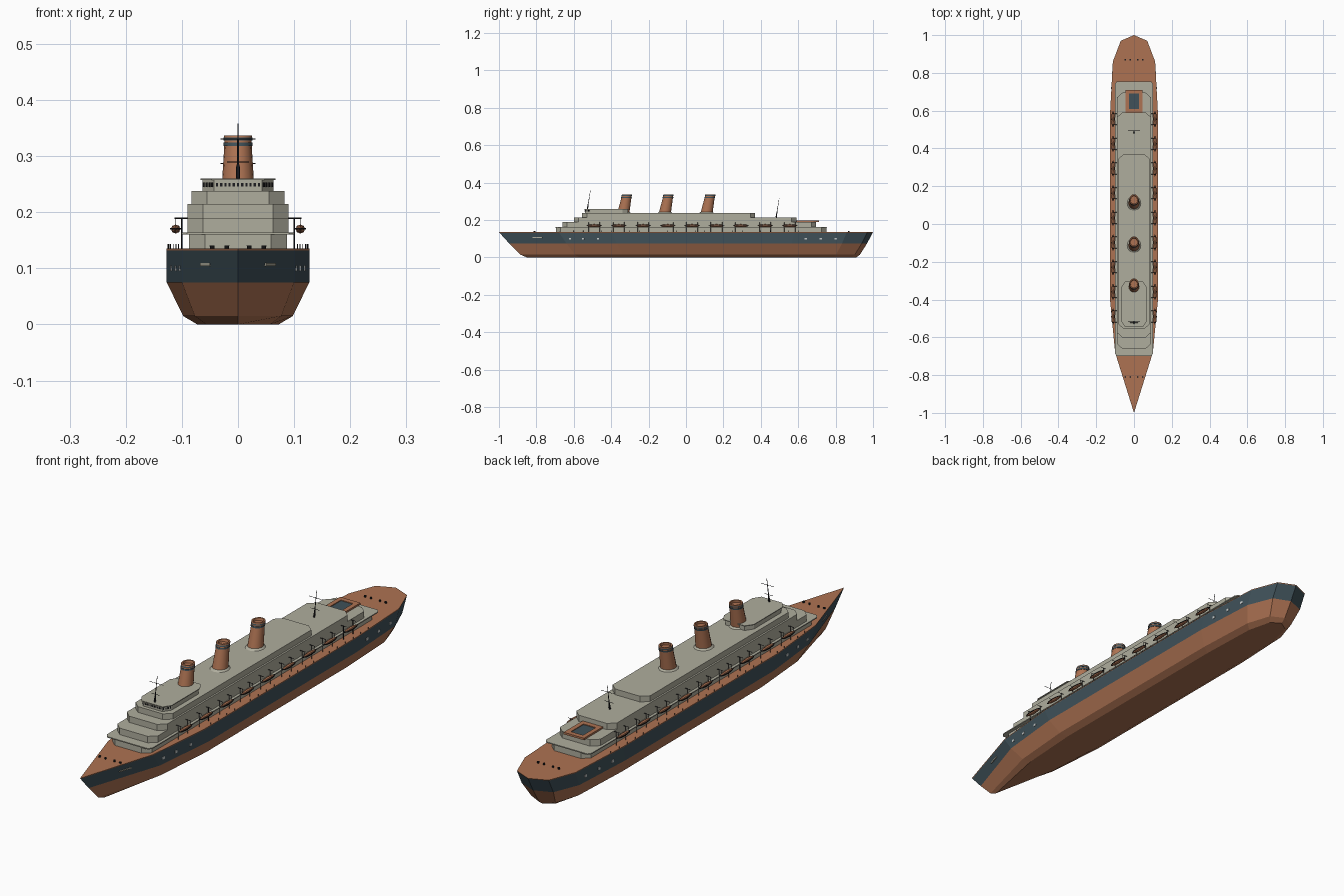
import bpy, bmesh, math
from mathutils import Vector

if "Cube" in bpy.data.objects:
    bpy.data.objects.remove(bpy.data.objects["Cube"])


def material(name, rgb):
    m = bpy.data.materials.new(name)
    m.use_nodes = True
    m.diffuse_color = (*rgb, 1)
    m.node_tree.nodes["Principled BSDF"].inputs["Base Color"].default_value = (*rgb, 1)
    return m


RUST = material("rust orange", (0.42, 0.17, 0.085))
NAVY = material("slate blue", (0.05, 0.082, 0.1))
CREAM = material("warm grey", (0.43, 0.42, 0.34))
BLACK = material("black iron", (0.012, 0.012, 0.014))
PALE = material("pale window", (0.55, 0.58, 0.58))


def finish(bm, name, *mats, smooth=False):
    bmesh.ops.recalc_face_normals(bm, faces=bm.faces)
    mesh = bpy.data.meshes.new(name)
    bm.to_mesh(mesh)
    bm.free()
    for m in mats:
        mesh.materials.append(m)
    ob = bpy.data.objects.new(name, mesh)
    bpy.context.collection.objects.link(ob)
    if smooth:
        bpy.ops.object.select_all(action="DESELECT")
        ob.select_set(True)
        bpy.context.view_layer.objects.active = ob
        bpy.ops.object.shade_smooth_by_angle()
    return ob


def loft(bm, rings, indices=None):
    """Skin a stack of equal rings and cap both ends."""
    rows = [[bm.verts.new(p) for p in ring] for ring in rings]
    n = len(rows[0])
    for k, (a, b) in enumerate(zip(rows, rows[1:])):
        for i in range(n):
            j = (i + 1) % n
            f = bm.faces.new((a[i], a[j], b[j], b[i]))
            f.material_index = indices[k] if indices else 0
    bm.faces.new(rows[0][::-1])
    bm.faces.new(rows[-1])


def rod(bm, p, q, r0, r1=None, n=6):
    """Tapered rod from p to q."""
    p, q = Vector(p), Vector(q)
    rot = (q - p).to_track_quat("Z", "Y")
    rings = []
    for c, r in ((p, r0), (q, r0 if r1 is None else r1)):
        rings.append([c + rot @ Vector((r * math.cos(a), r * math.sin(a), 0))
                      for a in (i * math.tau / n for i in range(n))])
    loft(bm, rings)


def box(bm, centre, size, angle=0):
    x, y, z = (s / 2 for s in size)
    ca, sa = math.cos(angle), math.sin(angle)
    rings = [[Vector(centre) + Vector((u * x * ca - v * y * sa, u * x * sa + v * y * ca, h))
              for u, v in ((-1, -1), (1, -1), (1, 1), (-1, 1))] for h in (-z, z)]
    loft(bm, rings)


# Hull: one plan outline, tucked in towards the keel
PLAN = [(-1, 0), (-0.68, 0.10), (-0.4, 0.127), (0.58, 0.127), (0.86, 0.112), (0.97, 0.07), (1, 0)]
LEVELS = [(0, -0.85, 0.91, 0.57), (0.015, -0.885, 0.93, 0.77), (0.075, -0.945, 0.968, 1),
          (0.132, -0.997, 0.998, 1), (0.135, -1, 1, 1)]


def plan_ring(z, bow, stern, wide):
    right = [(x * wide, bow + (y + 1) / 2 * (stern - bow), z) for y, x in PLAN]
    return right + [(-x, y, z) for x, y, z in right[-2:0:-1]]


bm = bmesh.new()
loft(bm, [plan_ring(*lv) for lv in LEVELS], [0, 0, 1, 0])
finish(bm, "hull", RUST, NAVY)


def hull_side(y, z):
    """Half width and edge angle of the upper hull at y, z."""
    k = (0.135 - z) / 0.06
    bow, stern = -1 + 0.055 * k, 1 - 0.032 * k
    t = (y - bow) / (stern - bow) * 2 - 1
    for (ya, xa), (yb, xb) in zip(PLAN, PLAN[1:]):
        if ya <= t <= yb:
            return xa + (t - ya) / (yb - ya) * (xb - xa), math.atan2(xa - xb, yb - ya)
    return 0, 0


# Thin plates on the hull sides
def hull_plates(name, mat, ys, z, length, height):
    bm = bmesh.new()
    for y in ys:
        x, a = hull_side(y, z)
        for s in (-1, 1):
            box(bm, (s * x, y, z), (0.004, length, height), s * a)
    finish(bm, name, mat)


hull_plates("hull_ports", PALE, (-0.62, -0.55, -0.47, 0.64, 0.72, 0.80), 0.1, 0.012, 0.01)
hull_plates("bow_plates", CREAM, (-0.795,), 0.107, 0.055, 0.005)


# Superstructure: stacked blocks with clipped corners
def tier(name, w, y0, y1, z0, z1, cx=0.028, cy=0.025, mat=CREAM):
    half = [(w - cx, y0), (w, y0 + cy), (w, y1 - cy), (w - cx, y1)]
    plan = half + [(-x, y) for x, y in half[::-1]]
    bm = bmesh.new()
    loft(bm, [[(x, y, z) for x, y in plan] for z in (z0, z1)])
    return finish(bm, name, mat)


tier("deck_house_lower", 0.087, -0.695, 0.75, 0.135, 0.161)
tier("promenade_deck", 0.101, -0.70, 0.755, 0.16, 0.164, 0.01, 0.015)
tier("deck_house_second", 0.09, -0.66, 0.695, 0.164, 0.19)
tier("deck_house_third", 0.09, -0.60, 0.59, 0.19, 0.215)
tier("deck_house_fourth", 0.083, -0.555, 0.37, 0.215, 0.238)
tier("bridge", 0.063, -0.54, -0.31, 0.238, 0.257, 0.02, 0.03)
tier("bridge_roof", 0.067, -0.545, -0.305, 0.257, 0.26, 0.02, 0.03)

# Bridge windows
bm = bmesh.new()
for i in range(-5, 6):
    box(bm, (i * 0.0075, -0.54, 0.249), (0.004, 0.003, 0.006))
for s in (-1, 1):
    for k in range(4):
        t = (k + 0.5) / 4
        box(bm, (s * (0.043 + 0.02 * t), -0.54 + 0.03 * t, 0.249), (0.004, 0.003, 0.008),
            s * math.atan2(0.03, 0.02))
finish(bm, "bridge_windows", BLACK)

# Swimming pool on the aft deck
bm = bmesh.new()
for s in (-1, 1):
    box(bm, (s * 0.036, 0.65, 0.193), (0.018, 0.12, 0.008))
    box(bm, (0, 0.65 + s * 0.05, 0.193), (0.054, 0.02, 0.008))
finish(bm, "pool_surround", RUST)
bm = bmesh.new()
box(bm, (0, 0.65, 0.191), (0.054, 0.08, 0.006))
finish(bm, "pool_water", NAVY)

# Funnels: raked, banded, with a flared collar and dark mouth
PROFILE = [(0.238, 0.036), (0.244, 0.029), (0.318, 0.0245), (0.318, 0.026), (0.324, 0.026),
           (0.324, 0.0245), (0.328, 0.0245), (0.328, 0.0255), (0.333, 0.0255), (0.337, 0.0245),
           (0.337, 0.019), (0.328, 0.018)]
for name, y in (("fore", -0.335), ("mid", -0.113), ("aft", 0.11)):
    bm = bmesh.new()
    rings = []
    for z, r in PROFILE:
        cy = y + (z - 0.238) * 0.2
        rings.append([(r * math.cos(i * math.tau / 16), cy + r * 1.1 * math.sin(i * math.tau / 16), z)
                      for i in range(16)])
    loft(bm, rings, [1, 0, 2, 2, 2, 0, 2, 2, 0, 0, 0])
    bm.faces.ensure_lookup_table()
    bm.faces[-1].material_index = 0
    finish(bm, "funnel_" + name, RUST, CREAM, NAVY, smooth=True)

# Masts with cross yards
for name, y, z, h in (("fore", -0.527, 0.26, 0.098), ("aft", 0.482, 0.215, 0.1)):
    bm = bmesh.new()
    rod(bm, (0, y, z), (0, y + 0.004, z + h * 0.25), 0.004, 0.003)
    rod(bm, (0, y, z), (0, y + 0.016, z + h), 0.0022, 0.001)
    for t, w in ((0.3, 0.02), (0.72, 0.031)):
        rod(bm, (-w, y + 0.016 * t, z + h * t), (w, y + 0.016 * t, z + h * t), 0.0008)
    finish(bm, "mast_" + name, BLACK)

# Lifeboats hung from davits down both sides
boats, rims, davits = bmesh.new(), bmesh.new(), bmesh.new()
SECTIONS = [(-1, 0.1), (-0.65, 0.75), (0, 1), (0.65, 0.75), (1, 0.1)]
for i in range(9):
    y = -0.49 + i * 0.1306
    for s in (-1, 1):
        x = s * 0.111
        loft(boats, [[(x + 0.0085 * w * math.cos(a), y + 0.04 * t, 0.17 + 0.008 * w * math.sin(a))
                      for a in (k * math.tau / 8 for k in range(8))] for t, w in SECTIONS])
        edge = [(0.0098 * w, 0.042 * t) for t, w in SECTIONS]
        edge += [(-u, v) for u, v in edge[::-1]]
        loft(rims, [[(x + u, y + v, z) for u, v in edge] for z in (0.169, 0.172)])
        for e in (-0.03, 0.03):
            rod(davits, (s * 0.1, y + e, 0.135), (s * 0.1, y + e, 0.19), 0.0012, n=4)
            rod(davits, (s * 0.09, y + e, 0.189), (s * 0.113, y + e, 0.189), 0.0012, n=4)
            rod(davits, (x, y + e, 0.172), (x, y + e, 0.189), 0.0006, n=4)
finish(boats, "lifeboats", RUST)
finish(rims, "lifeboat_gunwales", BLACK)
finish(davits, "davits", BLACK)

# Bollards at bow and stern, rail posts along the deck edge
bm = bmesh.new()
for y in (-0.81, 0.87):
    for x in (-0.046, -0.02, 0.02, 0.046):
        rod(bm, (x, y, 0.134), (x, y, 0.141), 0.004, 0.0045, 8)
finish(bm, "bollards", BLACK)
bm = bmesh.new()
for i in range(27):
    y = -0.65 + i * 0.05
    x = hull_side(y, 0.135)[0] - 0.002
    for s in (-1, 1):
        rod(bm, (s * x, y, 0.134), (s * x, y, 0.143), 0.0008, n=4)
finish(bm, "rail_posts", BLACK)
